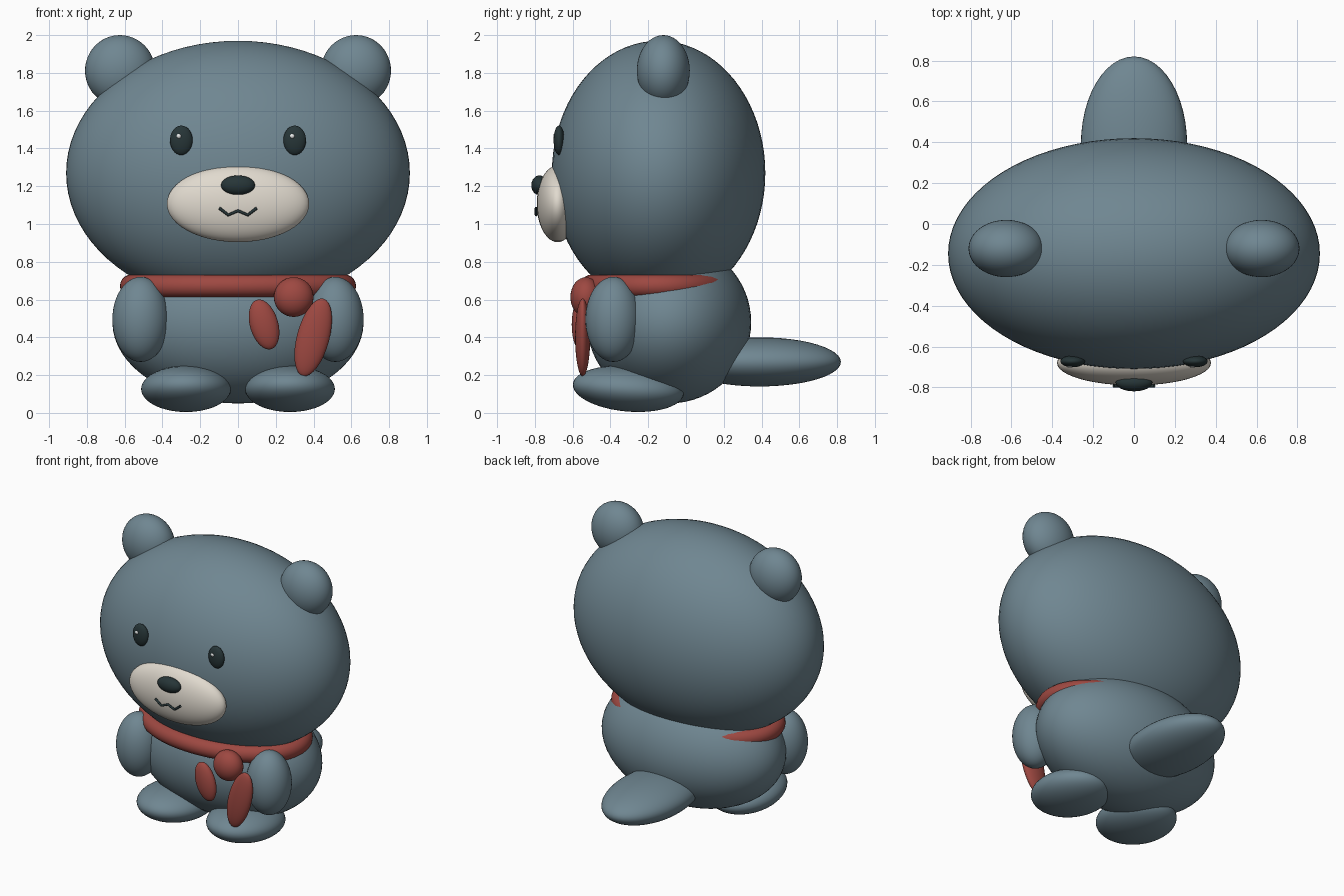
import bpy
import math

if "Cube" in bpy.data.objects:
    bpy.data.objects.remove(bpy.data.objects["Cube"])


def material(name, rgb):
    m = bpy.data.materials.new(name)
    m.diffuse_color = (*rgb, 1)
    m.use_nodes = True
    m.node_tree.nodes["Principled BSDF"].inputs["Base Color"].default_value = m.diffuse_color
    return m


FUR = material("slate blue fur", (0.16, 0.24, 0.285))
CREAM = material("cream", (0.75, 0.70, 0.62))
RED = material("scarf red", (0.34, 0.065, 0.053))
DARK = material("near black", (0.02, 0.036, 0.039))
WHITE = material("eye white", (0.85, 0.87, 0.87))


def finish(name, mat):
    ob = bpy.context.object
    ob.name = name
    ob.data.materials.append(mat)
    bpy.ops.object.shade_smooth()
    return ob


def ellipsoid(name, mat, centre, radii, rot=(0, 0, 0), seg=48):
    bpy.ops.mesh.primitive_uv_sphere_add(
        segments=seg, ring_count=seg // 2, radius=1, location=centre,
        rotation=[math.radians(a) for a in rot])
    bpy.context.object.scale = radii
    return finish(name, mat)


# head, body and tail
ellipsoid("head", FUR, (0, -0.145, 1.27), (0.91, 0.565, 0.70), seg=80)
ellipsoid("body", FUR, (0, -0.09, 0.48), (0.665, 0.435, 0.43), seg=64)
ellipsoid("tail", FUR, (0, 0.39, 0.27), (0.26, 0.43, 0.13))

# paired parts
for side, s in (("left", -1), ("right", 1)):
    ellipsoid(side + "_ear", FUR, (s * 0.625, -0.12, 1.812), (0.185, 0.14, 0.188))
    ellipsoid(side + "_arm", FUR, (s * 0.515, -0.385, 0.495), (0.15, 0.147, 0.225))
    ellipsoid(side + "_foot", FUR, (s * 0.275, -0.305, 0.127), (0.238, 0.295, 0.12), (-5, 0, 0))
    ellipsoid(side + "_eye", DARK, (s * 0.30, -0.672, 1.443), (0.06, 0.029, 0.078), seg=32)
    # eye glint plate, on the same side of both eyes
    bpy.ops.mesh.primitive_cylinder_add(
        vertices=16, radius=0.012, depth=0.006,
        location=(s * 0.30 - 0.013, -0.699, 1.465), rotation=(math.pi / 2, 0, 0))
    finish(side + "_eye_glint", WHITE)

# muzzle and nose
ellipsoid("muzzle", CREAM, (0, -0.68, 1.107), (0.377, 0.11, 0.203))
ellipsoid("nose", DARK, (0, -0.776, 1.205), (0.09, 0.043, 0.052), seg=32)

# mouth line
curve = bpy.data.curves.new("mouth", "CURVE")
curve.dimensions = "3D"
curve.bevel_depth = 0.008
curve.bevel_resolution = 2
line = curve.splines.new("POLY")
points = [(-0.1, 1.085), (-0.052, 1.048), (0, 1.07), (0.052, 1.048), (0.1, 1.085)]
line.points.add(len(points) - 1)
for p, (x, z) in zip(line.points, points):
    p.co = (x, -0.793, z, 1)
curve.materials.append(DARK)
bpy.context.collection.objects.link(bpy.data.objects.new("mouth", curve))

# scarf band: an oval ring with an even round section
bpy.ops.mesh.primitive_torus_add(major_segments=80, minor_segments=20,
                                 major_radius=1, minor_radius=0.06)
band = finish("scarf_band", RED)
for v in band.data.vertices:
    a = math.atan2(v.co.y, v.co.x)
    r = math.hypot(v.co.x, v.co.y) - 1
    v.co.x = (0.565 + r) * math.cos(a)
    v.co.y = (0.36 + r) * math.sin(a)
band.location = (0, -0.14, 0.672)

# scarf knot and hanging ends
ellipsoid("scarf_knot", RED, (0.295, -0.53, 0.613), (0.105, 0.082, 0.105), seg=32)
ellipsoid("scarf_short_end", RED, (0.138, -0.563, 0.468), (0.075, 0.042, 0.136), (0, -16, 0), 32)
ellipsoid("scarf_long_end", RED, (0.398, -0.547, 0.40), (0.086, 0.04, 0.212), (0, 15, 0), 32)
